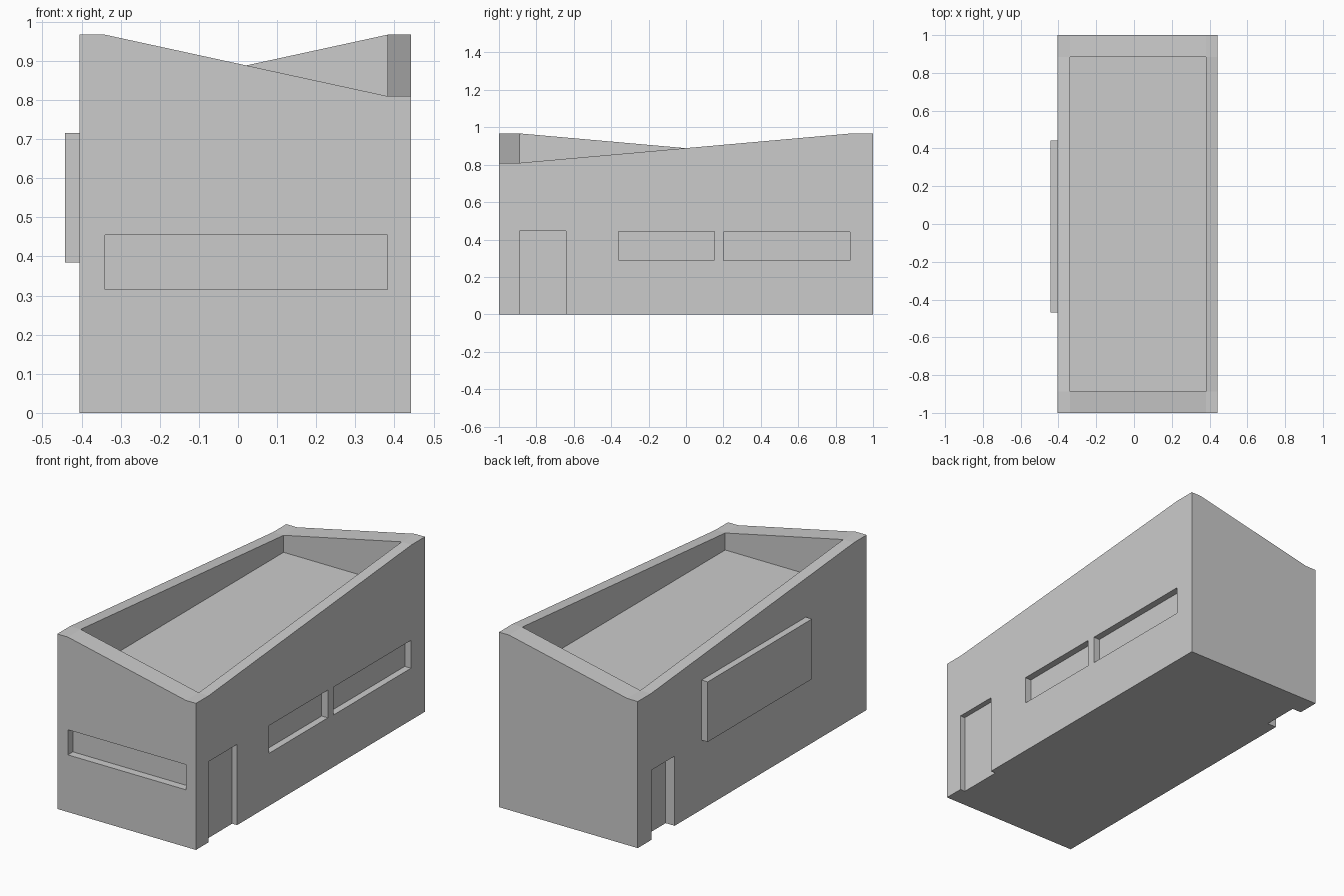
import bpy, bmesh

if "Cube" in bpy.data.objects:
    bpy.data.objects.remove(bpy.data.objects["Cube"])

X = [-0.443 + 0.038, -0.34, 0.382, 0.443]   # outer wall, inner wall, inner wall, outer wall
Y = [-1.0, -0.888, 0.884, 1.0]
HIGH, LOW, ROOF = 0.967, 0.81, 0.716


def finish(bm, name):
    bmesh.ops.recalc_face_normals(bm, faces=bm.faces[:])
    mesh = bpy.data.meshes.new(name)
    bm.to_mesh(mesh)
    bm.free()
    obj = bpy.data.objects.new(name, mesh)
    bpy.context.collection.objects.link(obj)
    return obj


def add_box(bm, x0, x1, y0, y1, z0, z1):
    verts = bmesh.ops.create_cube(bm, size=1)["verts"]
    for v in verts:
        v.co.x = x1 if v.co.x > 0 else x0
        v.co.y = y1 if v.co.y > 0 else y0
        v.co.z = z1 if v.co.z > 0 else z0


# Building shell: parapet rises to the front-left and back-right corners
bm = bmesh.new()
top = {}
for i in range(4):
    for j in range(4):
        z = HIGH if (i < 2) == (j < 2) else LOW
        top[i, j] = bm.verts.new((X[i], Y[j], z))
for i in range(3):
    for j in range(3):
        if (i, j) != (1, 1):
            bm.faces.new([top[i, j], top[i + 1, j], top[i + 1, j + 1], top[i, j + 1]])

# Outer walls and ground face
corners = [(0, 0), (3, 0), (3, 3), (0, 3)]
base = [bm.verts.new((X[i], Y[j], 0)) for i, j in corners]
bm.faces.new(base)
for k in range(4):
    (i0, j0), (i1, j1) = corners[k], corners[(k + 1) % 4]
    di, dj = (i1 - i0) // 3, (j1 - j0) // 3
    rim = [top[i0 + di * s, j0 + dj * s] for s in range(4)]
    bm.faces.new([base[(k + 1) % 4], base[k]] + rim)

# Sunken roof
inner = [(1, 1), (2, 1), (2, 2), (1, 2)]
roof = [bm.verts.new((X[i], Y[j], ROOF)) for i, j in inner]
bm.faces.new(roof)
for k in range(4):
    n = (k + 1) % 4
    bm.faces.new([top[inner[k]], top[inner[n]], roof[n], roof[k]])
building = finish(bm, "building")

# Window and door recesses
bm = bmesh.new()
add_box(bm, -0.34, 0.382, -1.1, -0.956, 0.316, 0.455)    # front window
add_box(bm, 0.405, 0.5, -0.36, 0.152, 0.29, 0.443)       # right windows
add_box(bm, 0.405, 0.5, 0.2, 0.878, 0.287, 0.441)
add_box(bm, 0.413, 0.5, -0.89, -0.641, -0.1, 0.446)      # right door
add_box(bm, -0.5, -0.35, 0.677, 0.88, -0.1, 0.385)       # left door
cutter = finish(bm, "recess_cutter")
cutter.hide_render = True

mod = building.modifiers.new("recesses", "BOOLEAN")
mod.operation = "DIFFERENCE"
mod.solver = "EXACT"
mod.object = cutter
bpy.context.view_layer.objects.active = building
building.select_set(True)
bpy.ops.object.modifier_apply(modifier=mod.name)
bpy.data.objects.remove(cutter)

# Raised panel on the left wall
bm = bmesh.new()
add_box(bm, -0.443, X[0], -0.468, 0.443, 0.384, 0.716)
finish(bm, "wall_panel")
